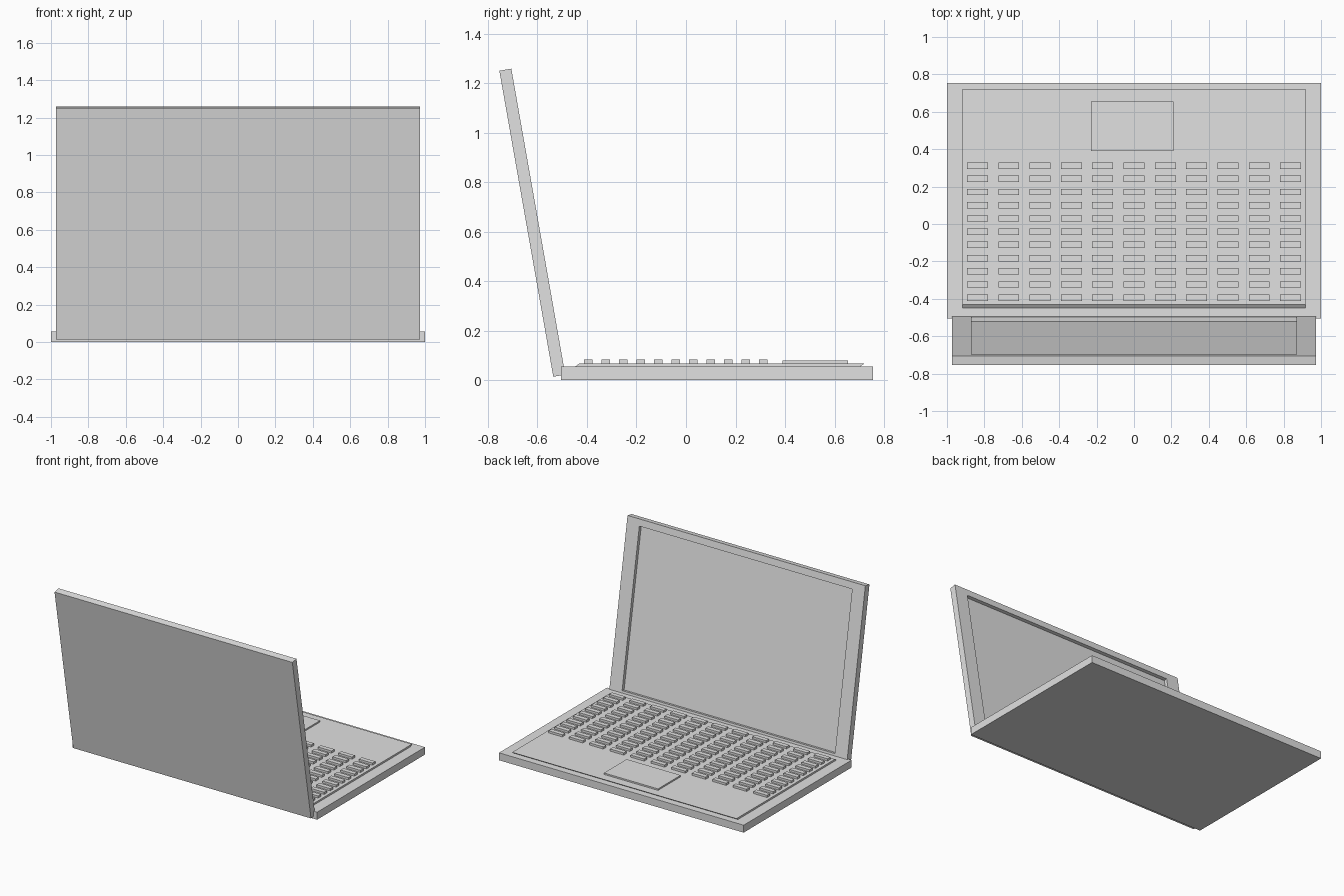
import bpy, bmesh, math
from mathutils import Matrix, Vector

old = bpy.data.objects.get("Cube")
if old:
    bpy.data.objects.remove(old, do_unlink=True)

# One plain grey for everything
grey = bpy.data.materials.new("light_grey")
grey.use_nodes = True
colour = (0.75, 0.75, 0.75, 1)
grey.diffuse_color = colour
grey.node_tree.nodes["Principled BSDF"].inputs["Base Color"].default_value = colour


def add_box(bm, low, high):
    """Add a box between two corners and return its vertices."""
    low, high = Vector(low), Vector(high)
    size = Matrix.Diagonal((*(high - low), 1))
    place = Matrix.Translation((low + high) / 2) @ size
    return bmesh.ops.create_cube(bm, size=1, matrix=place)["verts"]


def finish(name, bm):
    mesh = bpy.data.meshes.new(name)
    bm.to_mesh(mesh)
    bm.free()
    mesh.materials.append(grey)
    obj = bpy.data.objects.new(name, mesh)
    bpy.context.collection.objects.link(obj)
    return obj


def box(name, low, high):
    bm = bmesh.new()
    add_box(bm, low, high)
    return finish(name, bm)


# Base slab
BASE_TOP, DECK_TOP = 0.055, 0.068
box("base", (-1, -0.505, 0), (1, 0.755, BASE_TOP))

# Raised deck, with its top slid towards the touchpad side
bm = bmesh.new()
for v in add_box(bm, (-0.917, -0.448, BASE_TOP), (0.917, 0.703, DECK_TOP)):
    if v.co.z > 0.06:
        v.co.y += 0.018
finish("keyboard_deck", bm)

# Touchpad
box("touchpad", (-0.23, 0.39, DECK_TOP), (0.212, 0.655, 0.079))

# Keys in an even grid
bm = bmesh.new()
COUNT = 11
for col in range(COUNT):
    for row in range(COUNT):
        x = (col - COUNT // 2) * 0.1674
        y = -0.041 + (row - COUNT // 2) * 0.0706
        add_box(bm, (x - 0.056, y - 0.017, DECK_TOP), (x + 0.056, y + 0.017, 0.084))
finish("keys", bm)

# Lid with a sunken screen, built upright and then leaned back
WIDTH, THICK, HEIGHT = 0.972, 0.049, 1.255
bm = bmesh.new()
add_box(bm, (-WIDTH, 0, 0), (WIDTH, THICK, HEIGHT))
bm.normal_update()
inner = max(bm.faces, key=lambda f: f.normal.y)
bmesh.ops.inset_region(bm, faces=[inner], thickness=0.07)
for v in inner.verts:
    v.co.x = math.copysign(0.87, v.co.x)
# Straight walls down to the screen
hole = bmesh.ops.extrude_discrete_faces(bm, faces=[inner])["faces"][0]
for v in hole.verts:
    v.co.y -= 0.024
bmesh.ops.recalc_face_normals(bm, faces=bm.faces)
lid = finish("lid_and_screen", bm)
lid.location = (0, -0.536, 0.014)
lid.rotation_euler.x = math.radians(10)
